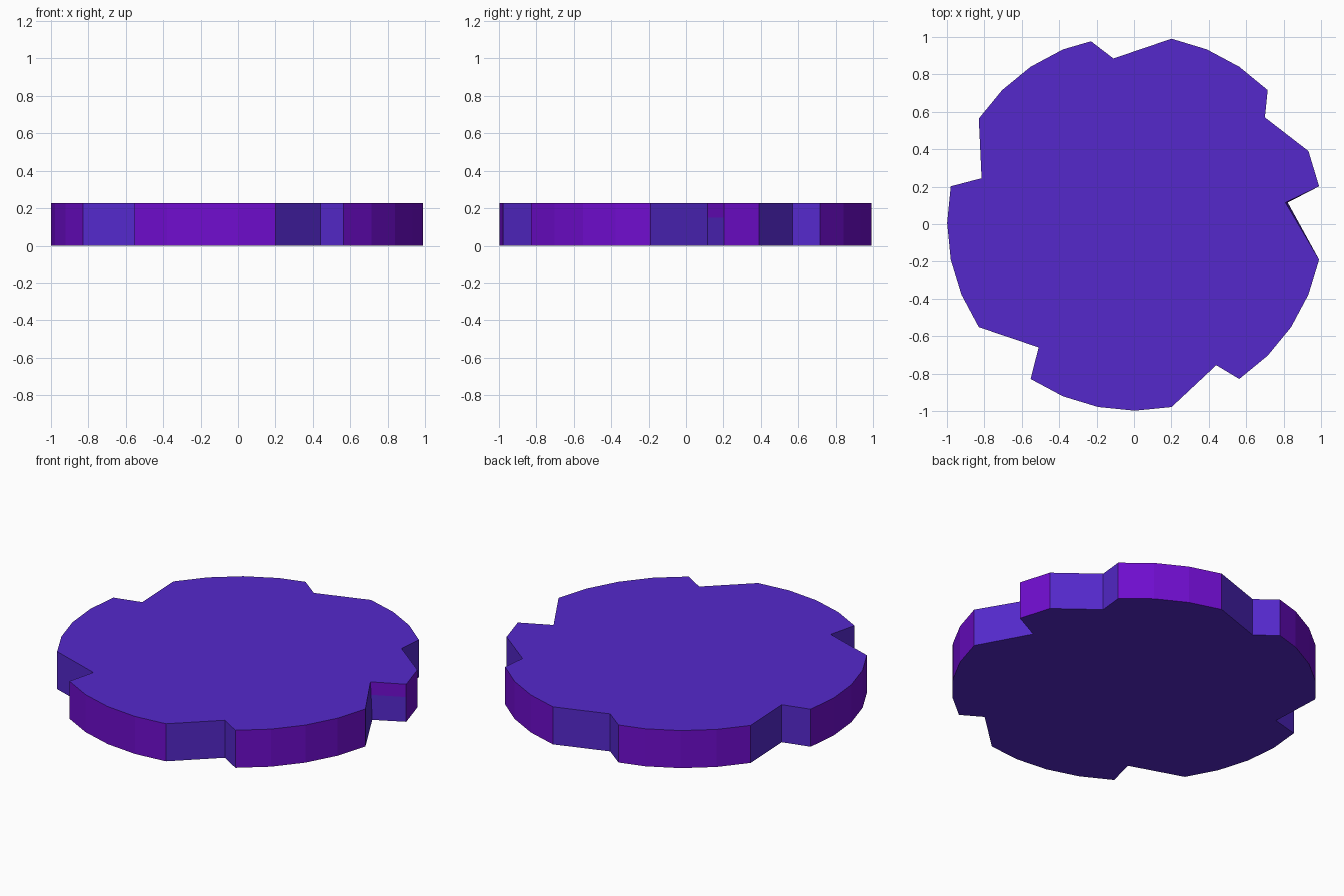
import bpy, bmesh
from math import cos, sin, pi

if "Cube" in bpy.data.objects:
    bpy.data.objects.remove(bpy.data.objects["Cube"])

H, R, N, SPLIT = 0.228, 1.0, 32, 0.15


def material(name, rgb):
    m = bpy.data.materials.new(name)
    m.diffuse_color = (*rgb, 1)
    m.use_nodes = True
    m.node_tree.nodes["Principled BSDF"].inputs["Base Color"].default_value = m.diffuse_color
    return m


# Outline: 32-sided disc with six rim points pulled inward as chips
notches = {0: (0.81, 0.115), 3: (0.70, 0.57), 8: (-0.11, 0.885),
           14: (-0.815, 0.245), 20: (-0.51, -0.66), 26: (0.44, -0.755)}
moved = {**notches, 9: (-0.23, 0.977)}
outline = []
for k in range(N):
    a = 2 * pi * k / N
    x = 0.005 + 1.004 * R * cos(a)
    y = 0.006 + 1.004 * R * sin(a)
    outline.append(moved.get(k, (x, y)))

bm = bmesh.new()
bottom = [bm.verts.new((x, y, 0)) for x, y in outline]
top = [bm.verts.new((x, y, H)) for x, y in outline]
bottom[0].co.x += 0.012  # this chip leans slightly inward towards the top

# Caps
bm.faces.new(top)
bm.faces.new(bottom[::-1])

# Rim walls: glaze on the round edge, bare body colour inside the chips
for k in range(N):
    j = (k + 1) % N
    if k == 0:
        # Chip wall with a band of glaze along its upper edge
        t = SPLIT / H
        m0 = bm.verts.new(bottom[0].co.lerp(top[0].co, t))
        m1 = bm.verts.new(bottom[1].co.lerp(top[1].co, t))
        bm.faces.new((bottom[0], bottom[1], m1, m0))
        bm.faces.new((m0, m1, top[1], top[0])).material_index = 1
    else:
        f = bm.faces.new((bottom[k], bottom[j], top[j], top[k]))
        f.material_index = 0 if k in notches or j in notches else 1

mesh = bpy.data.meshes.new("chipped_disc")
bm.to_mesh(mesh)
bm.free()
mesh.materials.append(material("body_blue_violet", (0.09, 0.022, 0.60)))
mesh.materials.append(material("rim_purple", (0.16, 0.004, 0.62)))
disc = bpy.data.objects.new("chipped_disc", mesh)
bpy.context.collection.objects.link(disc)
